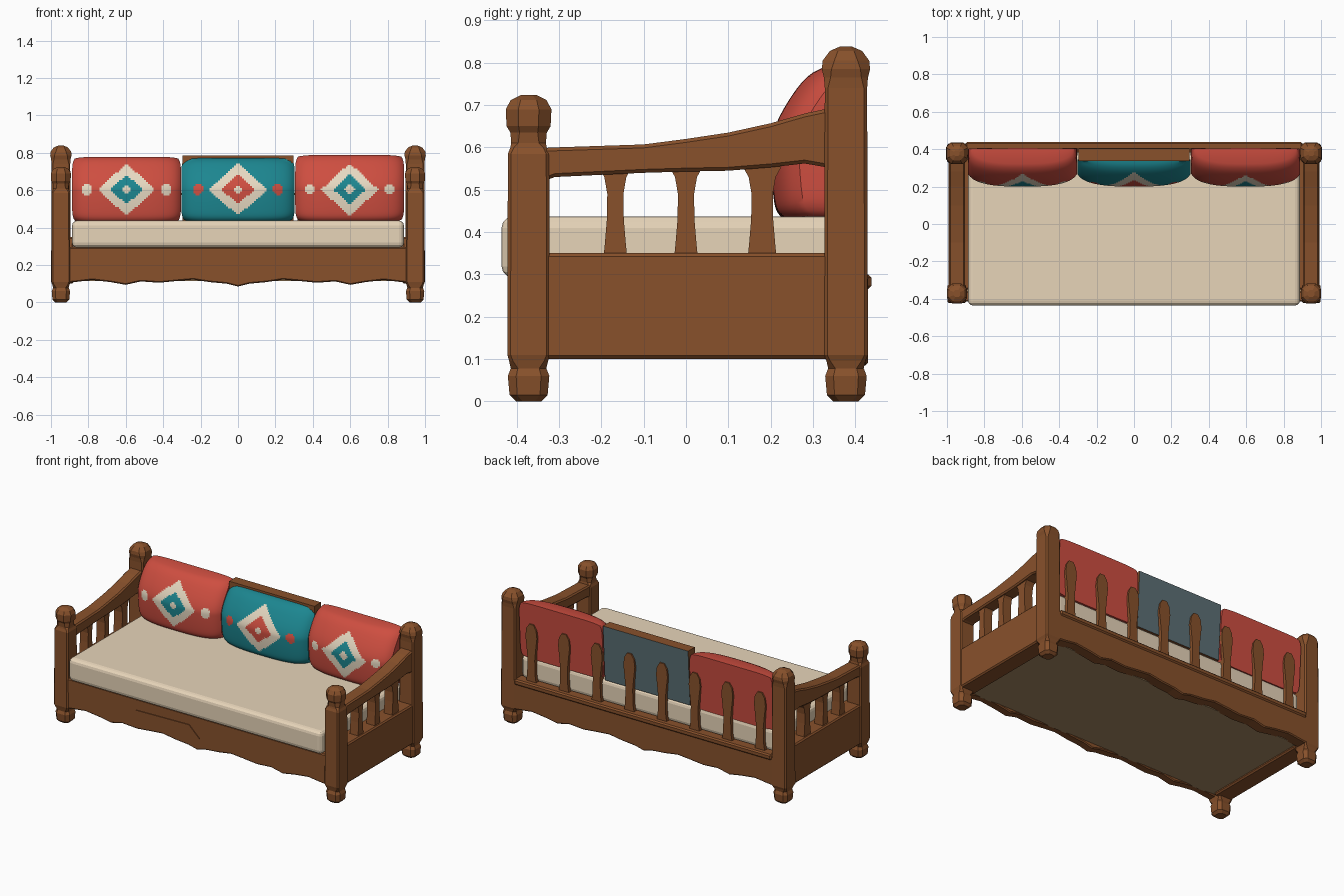
import bpy, bmesh, math
from mathutils import Vector

if "Cube" in bpy.data.objects:
    bpy.data.objects.remove(bpy.data.objects["Cube"])


def lin(c):
    c /= 255
    return c / 12.92 if c <= 0.04045 else ((c + 0.055) / 1.055) ** 2.4


def mat(name, r, g, b):
    m = bpy.data.materials.new(name)
    m.diffuse_color = (lin(r), lin(g), lin(b), 1)
    m.use_nodes = True
    m.node_tree.nodes["Principled BSDF"].inputs["Base Color"].default_value = m.diffuse_color
    return m


WOOD = mat("brown wood", 136, 81, 43)
DARK = mat("dark underside", 166, 136, 98)
LINEN = mat("beige linen", 236, 217, 189)
CREAM = mat("cream pattern", 236, 222, 198)
RED = mat("red fabric", 206, 78, 64)
TEAL = mat("teal fabric", 28, 134, 144)
SLATE = mat("grey teal backing", 92, 112, 118)


def finish(name, bm, *mats):
    bmesh.ops.recalc_face_normals(bm, faces=bm.faces)
    me = bpy.data.meshes.new(name)
    bm.to_mesh(me)
    bm.free()
    for m in mats:
        me.materials.append(m)
    ob = bpy.data.objects.new(name, me)
    bpy.context.collection.objects.link(ob)
    return ob


def bevel(ob, width, seg=1):
    b = ob.modifiers.new("bevel", "BEVEL")
    b.width, b.segments, b.limit_method = width, seg, "ANGLE"
    b.angle_limit = math.radians(50)


def box(name, x0, x1, y0, y1, z0, z1, *mats):
    bm = bmesh.new()
    bmesh.ops.create_cube(bm, size=1)
    for v in bm.verts:
        v.co = Vector(((x0 + x1) / 2 + v.co.x * (x1 - x0),
                       (y0 + y1) / 2 + v.co.y * (y1 - y0),
                       (z0 + z1) / 2 + v.co.z * (z1 - z0)))
    return finish(name, bm, *mats)


def strip(name, stations, a, b, place, m):
    """Prism through stations (s, lo, hi), spanning depth a..b; place maps (s, t, d) to xyz."""
    bm = bmesh.new()
    rings = [[bm.verts.new(place(s, t, d)) for t, d in ((lo, a), (hi, a), (hi, b), (lo, b))]
             for s, lo, hi in stations]
    for p, q in zip(rings, rings[1:]):
        for i in range(4):
            j = (i + 1) % 4
            bm.faces.new((p[i], p[j], q[j], q[i]))
    bm.faces.new(rings[0])
    bm.faces.new(rings[-1])
    return finish(name, bm, m)


def post(name, cx, cy, sections):
    """Loft of chamfered squares (z, half width, chamfer share)."""
    bm = bmesh.new()
    rings = []
    for z, h, c in sections:
        k = h * (1 - c)
        pts = [(h, -k), (h, k), (k, h), (-k, h), (-h, k), (-h, -k), (-k, -h), (k, -h)]
        rings.append([bm.verts.new((cx + x, cy + y, z)) for x, y in pts])
    for p, q in zip(rings, rings[1:]):
        for i in range(8):
            j = (i + 1) % 8
            bm.faces.new((p[i], p[j], q[j], q[i]))
    bm.faces.new(rings[0])
    bm.faces.new(rings[-1])
    return finish(name, bm, WOOD)


# Posts with bun feet and knobs
foot = [(0, .03, .5), (.015, .045, .4), (.06, .049, .4), (.078, .042, .4), (.095, .046, .2)]
front = foot + [(.11, .05, .15), (.585, .049, .15), (.6, .043, .2), (.61, .041, .4), (.635, .043, .5),
                (.65, .052, .55), (.69, .054, .55), (.712, .042, .55), (.724, .018, .5)]
back = foot + [(.11, .052, .15), (.74, .05, .15), (.765, .052, .3), (.785, .057, .4),
               (.805, .055, .5), (.828, .038, .5), (.838, .015, .5)]

for side, s in (("left", -1), ("right", 1)):
    post(side + "_front_post", s * .947, -.372, front)
    post(side + "_back_post", s * .947, .378, back)
    # Side panel, swept arm rail and flared side slats
    x0, x1 = sorted((s * .88, s * .992))
    bevel(box(side + "_side_panel", x0, x1, -.35, .35, .1, .35, WOOD), .008)
    yz = lambda y, z, d, s=s: (s * d, y, z)
    arm = [(-.35, .515, .598), (-.31, .53, .6), (-.1, .54, .607), (0, .543, .62),
           (.1, .545, .635), (.2, .553, .657), (.28, .562, .68), (.35, .55, .695)]
    bevel(strip(side + "_arm_rail", arm, .903, .99, yz, WOOD), .008)
    zy = lambda z, y, d, s=s: (s * d, y, z)
    for i, y in enumerate((-.167, 0, .18)):
        w = (0, 0, .006)[i]
        prof = [(.34, .028), (.37, .025), (.43, .02), (.49, .019), (.53, .026), (.555, .04)]
        strip(f"{side}_side_slat_{i}", [(z, y - h - w, y + h + w) for z, h in prof],
              .918, .976, zy, WOOD)

# Front and back rails with wavy lower edge
half = [(0, .085), (.06, .1), (.15, .108), (.24, .122), (.32, .115), (.42, .105), (.52, .112),
        (.6, .094), (.68, .108), (.78, .12), (.86, .11), (.91, .105)]
wave = [(-x, z) for x, z in half[:0:-1]] + half
xz = lambda x, z, d: (x, d, z)
rail = [(x, z, .295) for x, z in wave]
bevel(strip("front_rail", rail, -.415, -.36, xz, WOOD), .006)
bevel(strip("back_rail", rail, .355, .43, xz, WOOD), .006)
bevel(box("back_ledge", -.9, .9, .36, .438, .265, .3, WOOD), .008)

# Shallow carved relief on the front rail
relief = [(-.5, .148, .155), (-.42, .15, .225), (-.05, .16, .232), (.02, .16, .165)]
strip("front_relief", relief, -.42, -.41, xz, WOOD)

# Base board and mattress
box("base_board", -.9, .9, -.37, .37, .115, .288, DARK)
bevel(box("mattress", -.887, .887, -.436, .385, .292, .437, LINEN), .027, 3)

# Back slats, club shaped
for i in range(8):
    x = -.8 + i * 1.6 / 7
    prof = [(.29, .036), (.34, .028), (.44, .025), (.52, .033), (.58, .04), (.63, .034), (.66, .015)]
    strip(f"back_slat_{i}", [(z, x - h, x + h) for z, h in prof], .365, .406,
          lambda z, x, d: (x, d, z), WOOD)


def cushion(name, cx, hw, cz, hh, top_back, low_back, base, accent, dots):
    """Bulging cushion; diamond pattern set on front faces by distance."""
    nu, nv = 56, 34
    mats = [base, CREAM, accent]
    bm = bmesh.new()
    grid = []
    for j in range(nv + 1):
        row = []
        for i in range(nu + 1):
            u, v = 2 * i / nu - 1, 2 * j / nv - 1
            y = .2 + .045 * abs(u) ** 3 + (.1 * v ** 1.5 if v > 0 else .014 * v * v)
            y += .022 * (abs(u) ** 14 + abs(v) ** 14)
            y = min(y, low_back - .006 if v < 0 else top_back - .006)
            row.append(bm.verts.new((cx + u * hw * (1 - .05 * abs(v) ** 8), y,
                                     cz + v * hh * (1 - .05 * abs(u) ** 8))))
        grid.append(row)
    for j in range(nv):
        for i in range(nu):
            f = bm.faces.new((grid[j][i], grid[j][i + 1], grid[j + 1][i + 1], grid[j + 1][i]))
            f.smooth = True
            c = f.calc_center_median()
            dx, dz = abs(c.x - cx), abs(c.z - .603)
            d = dx / .155 + dz / .14
            if d < 1:
                f.material_index = 2 if .2 < d < .57 else 1
            elif math.hypot(dx - .213, dz) < .028:
                f.material_index = dots
    # Side walls and leaning back
    loop = grid[0][:-1] + [r[-1] for r in grid[:-1]] + grid[-1][:0:-1] + [r[0] for r in grid[:0:-1]]
    lean = lambda z: low_back + (top_back - low_back) * (z - cz + hh) / (2 * hh)
    rear = [bm.verts.new((v.co.x, lean(v.co.z), v.co.z)) for v in loop]
    for k in range(len(loop)):
        n = (k + 1) % len(loop)
        bm.faces.new((loop[k], loop[n], rear[n], rear[k]))
    bm.faces.new(rear)
    ob = finish(name, bm, *mats)
    ob.data.set_sharp_from_angle(angle=math.radians(35))
    return ob


cushion("left_cushion", -.596, .291, .603, .175, .405, .385, RED, TEAL, 1)
cushion("right_cushion", .597, .291, .61, .178, .405, .385, RED, TEAL, 1)
cushion("middle_cushion", 0, .303, .602, .17, .345, .345, TEAL, RED, 2)

# Backing behind the middle cushion: wooden top, grey teal rear
panel = box("middle_backing", -.298, .298, .338, .405, .435, .785, WOOD, SLATE)
for v in panel.data.vertices:
    if v.co.y > .4 and v.co.z < .5:
        v.co.y = .385
for f in panel.data.polygons:
    f.material_index = 1 if f.normal.y > .5 else 0
